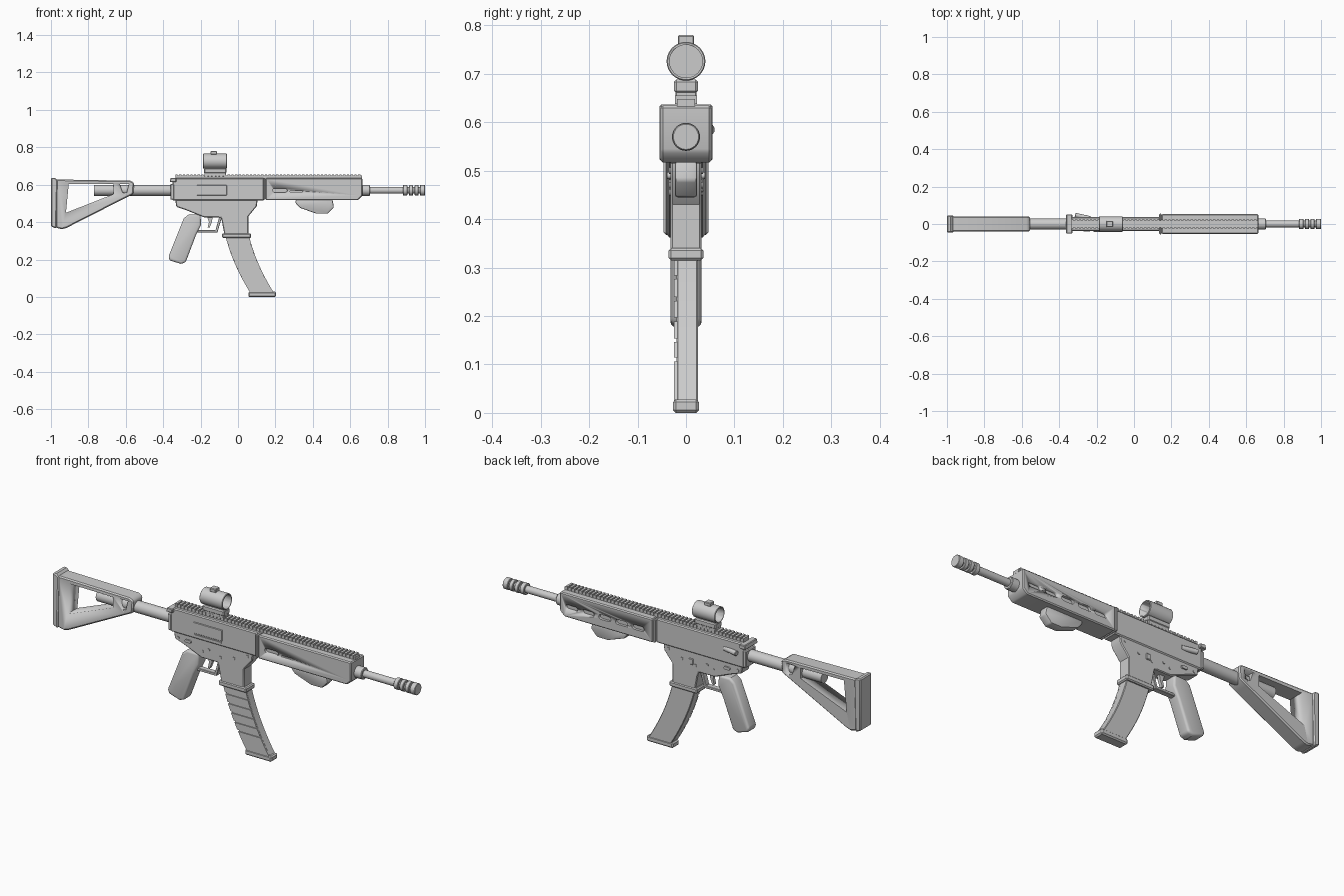
import bpy, bmesh, math
from mathutils import Matrix, Vector

grey = bpy.data.materials.new("plain_grey")
grey.diffuse_color = (0.6, 0.6, 0.6, 1)


def finish(name, bm, bevel=0, seg=1):
    bmesh.ops.recalc_face_normals(bm, faces=bm.faces)
    me = bpy.data.meshes.new(name)
    bm.to_mesh(me)
    bm.free()
    me.materials.append(grey)
    ob = bpy.data.objects.new(name, me)
    bpy.context.collection.objects.link(ob)
    bpy.ops.object.select_all(action='DESELECT')
    bpy.context.view_layer.objects.active = ob
    ob.select_set(True)
    if bevel:
        m = ob.modifiers.new("bevel", 'BEVEL')
        m.width, m.segments, m.limit_method = bevel, seg, 'ANGLE'
        m.angle_limit = math.radians(40)
        bpy.ops.object.modifier_apply(modifier="bevel")
    bpy.ops.object.shade_smooth_by_angle(angle=math.radians(32))
    return ob


def prism(name, pts, y0, y1, bevel=0, seg=1):
    """Side profile (x, z) extruded from y0 to y1."""
    bm = bmesh.new()
    f = bm.faces.new([bm.verts.new((x, y0, z)) for x, z in pts])
    r = bmesh.ops.extrude_face_region(bm, geom=[f])
    bmesh.ops.translate(bm, vec=(0, y1 - y0, 0),
                        verts=[v for v in r["geom"] if isinstance(v, bmesh.types.BMVert)])
    return finish(name, bm, bevel, seg)


def box(name, x0, x1, y0, y1, z0, z1, bevel=0):
    return prism(name, [(x0, z0), (x1, z0), (x1, z1), (x0, z1)], y0, y1, bevel)


def rod(name, a, b, r, seg=32, bevel=0):
    """Cylinder between two points."""
    a, b = Vector(a), Vector(b)
    bm = bmesh.new()
    bmesh.ops.create_cone(bm, cap_ends=True, segments=seg, radius1=r, radius2=r, depth=(b - a).length)
    rot = (b - a).to_track_quat('Z', 'Y').to_matrix().to_4x4()
    bmesh.ops.transform(bm, matrix=Matrix.Translation((a + b) / 2) @ rot, verts=bm.verts)
    return finish(name, bm, bevel)


def pill(x0, x1, z, h):
    """Round-ended slot profile."""
    r, pts = h / 2, []
    for cx, start in ((x1 - r, -90), (x0 + r, 90)):
        pts += [(cx + r * math.cos(math.radians(start + 30 * i)),
                 z + r * math.sin(math.radians(start + 30 * i))) for i in range(7)]
    return pts


def cut(ob, cutter):
    cutter.hide_render = True
    m = ob.modifiers.new("cut", 'BOOLEAN')
    m.operation, m.solver, m.object = 'DIFFERENCE', 'EXACT', cutter
    bpy.context.view_layer.objects.active = ob
    bpy.ops.object.modifier_apply(modifier="cut")
    bpy.data.objects.remove(cutter)


AX = 0.57  # barrel axis height

# shoulder stock with two openings, butt pad and tube
stock = prism("stock", [(-0.975, 0.37), (-0.94, 0.362), (-0.915, 0.37), (-0.6, 0.53), (-0.56, 0.55),
                        (-0.555, 0.61), (-0.575, 0.622), (-0.975, 0.628)], -0.04, 0.04, 0.006)
cut(stock, prism("cutter", [(-0.92, 0.45), (-0.665, 0.55), (-0.665, 0.603), (-0.905, 0.605)], -0.1, 0.1))
cut(stock, prism("cutter", [(-0.617, 0.558), (-0.595, 0.558), (-0.583, 0.605), (-0.633, 0.605)], -0.1, 0.1))
prism("butt_pad", [(-1, 0.378), (-0.972, 0.365), (-0.965, 0.625), (-0.98, 0.637), (-1, 0.637)],
      -0.046, 0.046, 0.005)
rod("stock_tube", (-0.77, 0, AX), (-0.34, 0, AX), 0.029)

# upper and lower receiver
prism("upper_receiver", [(-0.35, 0.515), (0.14, 0.515), (0.14, 0.635), (-0.335, 0.635), (-0.35, 0.62)],
      -0.037, 0.037, 0.005)
box("receiver_end_plate", -0.362, -0.342, -0.04, 0.04, 0.52, 0.605, 0.004)
prism("charging_handle", [(-0.365, 0.615), (-0.33, 0.615), (-0.33, 0.635), (-0.36, 0.637)], -0.05, 0.05, 0.003)
prism("lower_receiver", [(-0.335, 0.52), (-0.33, 0.482), (-0.28, 0.465), (-0.18, 0.425), (-0.09, 0.425),
                         (-0.072, 0.33), (0.055, 0.33), (0.055, 0.43), (0.1, 0.485), (0.105, 0.52)],
      -0.032, 0.032, 0.004)
box("magazine_well_lip", -0.085, 0.07, -0.036, 0.036, 0.315, 0.34, 0.005)
box("ejection_port_cover", -0.22, -0.06, -0.041, -0.03, 0.542, 0.598, 0.002)
box("port_hinge", -0.215, -0.065, -0.042, -0.03, 0.53, 0.537)
rod("forward_assist", (-0.315, 0.048, AX + 0.015), (-0.235, 0.03, AX + 0.015), 0.012, 16, 0.002)
box("magazine_release", -0.065, -0.04, 0.028, 0.037, 0.455, 0.485, 0.003)
for i, (x, z) in enumerate([(-0.31, 0.492), (-0.26, 0.49), (-0.175, 0.46), (-0.14, 0.475),
                            (-0.075, 0.455), (0.0, 0.47), (0.075, 0.5)]):
    rod(f"receiver_pin_{i}", (x, -0.035, z), (x, 0.035, z), 0.007, 12)
prism("selector_lever", pill(-0.27, -0.235, 0.49, 0.014), -0.039, 0.039)

# grip, trigger and guard
prism("pistol_grip", [(-0.29, 0.42), (-0.265, 0.44), (-0.2, 0.44), (-0.198, 0.385), (-0.225, 0.33),
                      (-0.28, 0.185), (-0.305, 0.177), (-0.365, 0.195), (-0.372, 0.215)], -0.032, 0.032, 0.013, 3)
prism("trigger_guard", [(-0.225, 0.345), (-0.11, 0.345), (-0.085, 0.43), (-0.1, 0.43),
                        (-0.12, 0.358), (-0.225, 0.358)], -0.014, 0.014, 0.002)
prism("trigger", [(-0.165, 0.43), (-0.135, 0.43), (-0.14, 0.4), (-0.152, 0.37), (-0.162, 0.372), (-0.155, 0.4)],
      -0.008, 0.008)


# curved magazine: rear and front edge follow the same bend
def mag_edges(z):
    t = (0.33 - z) / 0.31
    bend = 0.075 * t + 0.06 * t * t
    return -0.068 + bend, 0.058 + bend


def mag_piece(name, z0, z1, n, y0, y1, bevel=0):
    zs = [z0 + (z1 - z0) * i / n for i in range(n + 1)]
    prism(name, [(mag_edges(z)[0], z) for z in zs] + [(mag_edges(z)[1], z) for z in reversed(zs)], y0, y1, bevel)


mag_piece("magazine", 0.02, 0.33, 10, -0.02, 0.025, 0.003)
grooves = [0.33, 0.28, 0.235, 0.193, 0.15, 0.11, 0.02]
for i, (hi, lo) in enumerate(zip(grooves, grooves[1:])):
    mag_piece(f"magazine_rib_{i}", lo + 0.004, hi - 0.004, 3, -0.025, -0.018)
box("magazine_base", 0.055, 0.203, -0.027, 0.027, 0, 0.028, 0.006)

# handguard with slots
guard = prism("handguard", [(0.148, 0.517), (0.64, 0.517), (0.665, 0.54), (0.665, 0.635), (0.148, 0.635)],
              -0.053, 0.053, 0.005)
for i in range(5):
    x = 0.195 + 0.0925 * i
    cut(guard, prism("cutter", pill(x, x + 0.068, AX, 0.024), 0.04, 0.08))
cut(guard, prism("cutter", pill(0.185, 0.262, AX, 0.022), -0.08, -0.04))
cut(guard, prism("cutter", pill(0.278, 0.345, 0.565, 0.007), -0.08, -0.044))
box("handguard_collar", 0.134, 0.147, -0.055, 0.055, 0.52, 0.637, 0.004)
prism("hand_stop", [(0.305, 0.505), (0.33, 0.477), (0.42, 0.445), (0.48, 0.445), (0.513, 0.48),
                    (0.505, 0.52), (0.31, 0.52)], -0.023, 0.023, 0.006, 2)

# top rail with cross teeth
box("rail_base", -0.335, 0.662, -0.019, 0.019, 0.63, 0.648)
n = 50
for i in range(n):
    x = -0.335 + i * 0.997 / n
    box(f"rail_tooth_{i}", x, x + 0.012, -0.023, 0.023, 0.638, 0.655)

# barrel and muzzle
rod("barrel_collar", (0.65, 0, AX), (0.705, 0, AX), 0.029, 32, 0.003)
rod("barrel", (0.7, 0, AX), (0.99, 0, AX), 0.018)
for i, (a, b) in enumerate([(0.882, 0.905), (0.915, 0.935), (0.945, 0.965), (0.973, 1.0)]):
    rod(f"muzzle_ring_{i}", (a, 0, AX), (b, 0, AX), 0.028, 32, 0.002)

# sight: mount, tube, glass, adjuster
box("sight_clamp", -0.18, -0.065, -0.022, 0.022, 0.645, 0.665, 0.002)
box("sight_mount", -0.182, -0.062, -0.025, 0.025, 0.66, 0.688, 0.005)
tube = rod("sight_tube", (-0.187, 0, 0.726), (-0.06, 0, 0.726), 0.04, 40, 0.002)
cut(tube, rod("cutter", (-0.3, 0, 0.726), (0.1, 0, 0.726), 0.034, 40))
rod("sight_glass", (-0.128, 0, 0.726), (-0.122, 0, 0.726), 0.035, 40)
box("sight_adjuster", -0.147, -0.113, -0.017, 0.017, 0.761, 0.78, 0.003)
